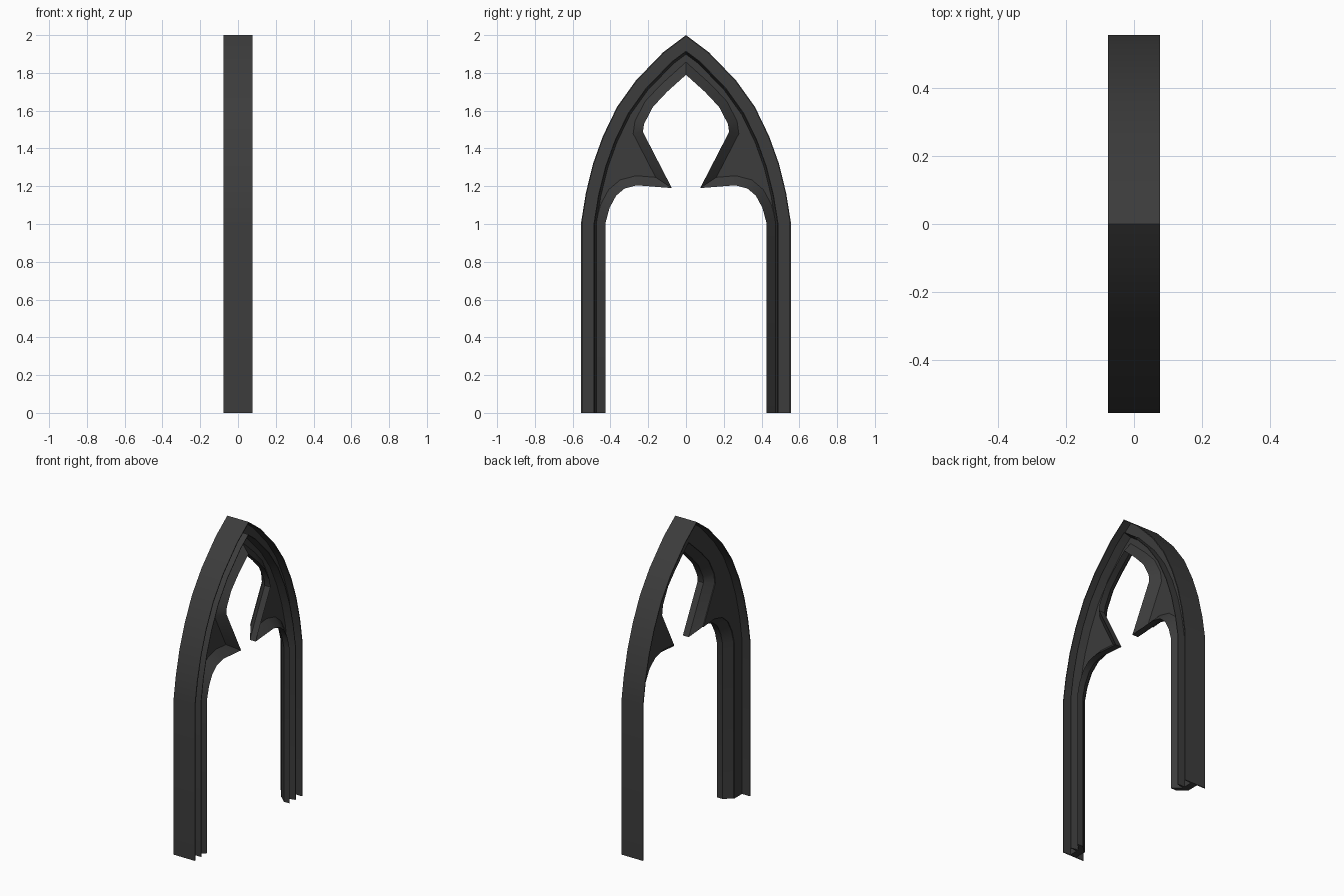
import bpy
import bmesh
from mathutils import Vector

cube = bpy.data.objects.get("Cube")
if cube:
    bpy.data.objects.remove(cube, do_unlink=True)

# Single dark stone colour
stone = bpy.data.materials.new("dark_stone")
stone.use_nodes = True
colour = (0.045, 0.045, 0.045, 1)
stone.diffuse_color = colour
stone.node_tree.nodes["Principled BSDF"].inputs["Base Color"].default_value = colour


def full_path(half):
    """Complete a half outline (jamb foot to apex) on the other side."""
    return [Vector(p) for p in half] + [Vector((-y, z)) for y, z in half[-2::-1]]


def offset(path, d):
    """Mitred offset of a (y, z) path, positive to the left of travel."""
    result = []
    for i, p in enumerate(path):
        sides = []
        if i > 0:
            sides.append((p - path[i - 1]).normalized())
        if i < len(path) - 1:
            sides.append((path[i + 1] - p).normalized())
        normals = [Vector((-t.y, t.x)) for t in sides]
        miter = sum(normals, Vector((0, 0))).normalized()
        result.append(p + miter * (d / miter.dot(normals[0])))
    return result


def finish(name, bm):
    bmesh.ops.recalc_face_normals(bm, faces=bm.faces)
    mesh = bpy.data.meshes.new(name)
    bm.to_mesh(mesh)
    bm.free()
    mesh.materials.append(stone)
    obj = bpy.data.objects.new(name, mesh)
    bpy.context.collection.objects.link(obj)
    bpy.ops.object.select_all(action='DESELECT')
    obj.select_set(True)
    bpy.context.view_layer.objects.active = obj
    bpy.ops.object.shade_smooth_by_angle(angle=0.5)
    return obj


def moulding(name, path, section):
    """Sweep a closed section of (offset, x) points along a path."""
    bm = bmesh.new()
    rails = [[bm.verts.new((x, p.x, p.y)) for p in offset(path, d)]
             for d, x in section]
    for a, b in zip(rails, rails[1:] + rails[:1]):
        for i in range(len(path) - 1):
            bm.faces.new((a[i], a[i + 1], b[i + 1], b[i]))
    bm.faces.new([r[0] for r in rails])
    bm.faces.new([r[-1] for r in rails])
    return finish(name, bm)


def plate(name, outline, x0, x1):
    """Flat panel between two depths."""
    bm = bmesh.new()
    face = bm.faces.new([bm.verts.new((x0, p.x, p.y)) for p in outline])
    grown = bmesh.ops.extrude_face_region(bm, geom=[face], use_keep_orig=True)
    verts = [v for v in grown["geom"] if isinstance(v, bmesh.types.BMVert)]
    bmesh.ops.translate(bm, verts=verts, vec=(x1 - x0, 0, 0))
    return finish(name, bm)


# Pointed outer arch
arch = full_path([(0.555, 0), (0.555, 1.01), (0.53, 1.165), (0.492, 1.32),
                  (0.44, 1.465), (0.365, 1.62), (0.265, 1.76),
                  (0.12, 1.91), (0, 2)])

# Opening with cusps and a pointed upper foil
opening = full_path([(0.425, 0), (0.425, 1.01), (0.405, 1.085), (0.37, 1.15),
                     (0.325, 1.188), (0.26, 1.205), (0.075, 1.19),
                     (0.228, 1.487), (0.222, 1.53), (0.175, 1.62),
                     (0.1, 1.7), (0, 1.79)])

# Thin full-depth outer wall
moulding("outer_wall", arch,
         [(0, -0.077), (0, 0.077), (0.006, 0.077), (0.006, -0.077)])

# Raised ridge inside the outer channel
moulding("channel_ridge", arch,
         [(0.066, 0.02), (0.066, 0.075), (0.07, 0.075), (0.082, 0.02)])

# Flared lip around the opening, raised at its inner edge
moulding("tracery_lip", opening,
         [(0, 0.033), (0, 0.075), (-0.05, 0.025), (-0.05, -0.02)])

# Recessed panel joining wall, ridge and lip
plate("spandrel_panel", offset(arch, 0.004) + offset(opening, -0.045)[::-1],
      -0.02, 0.025)
